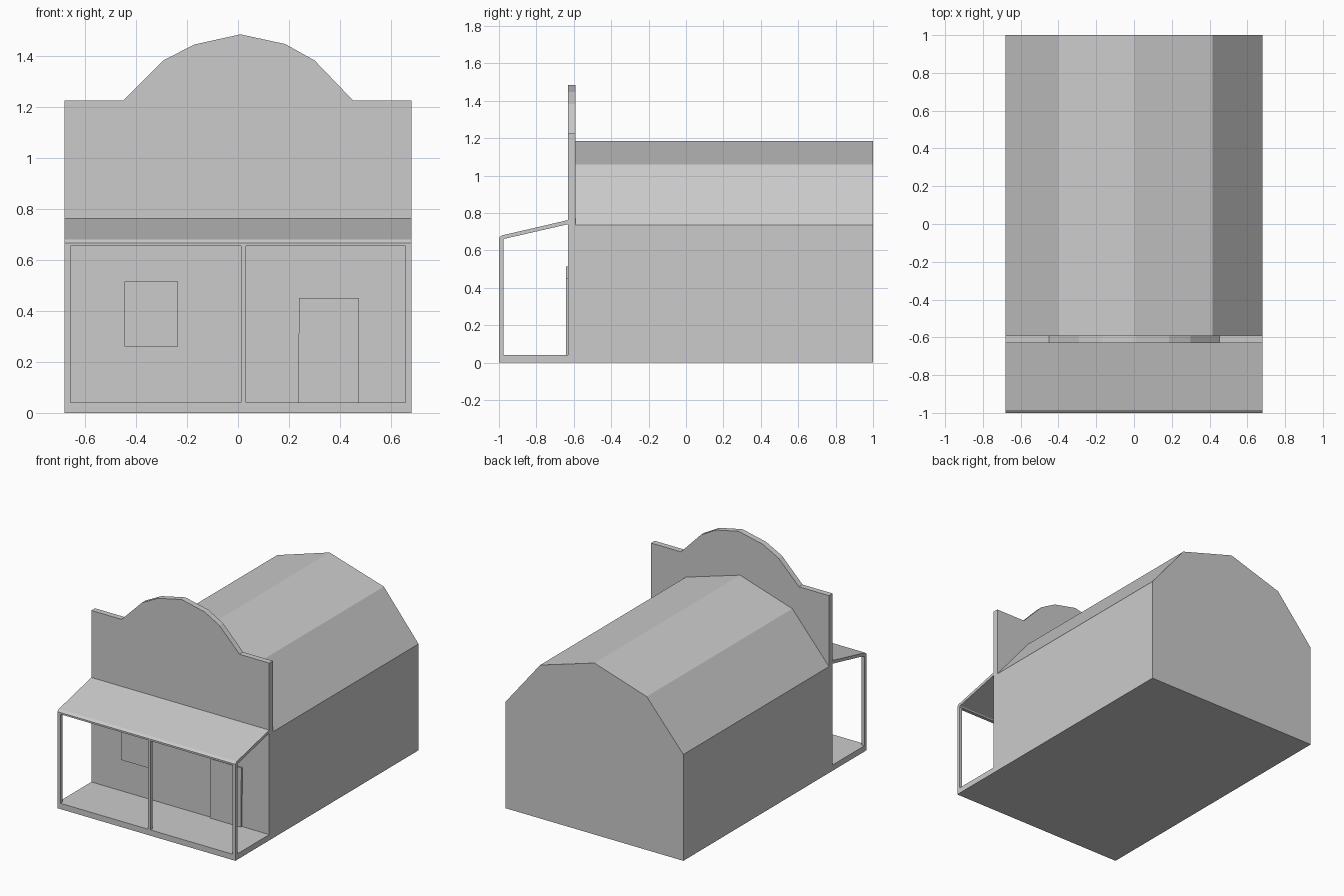
import bpy
import bmesh

if "Cube" in bpy.data.objects:
    bpy.data.objects.remove(bpy.data.objects["Cube"])


def prism(name, profile, axis, start, end):
    """Extrude a 2D profile along x (profile is y,z) or y (profile is x,z)."""
    bm = bmesh.new()
    place = {"x": lambda a, b: (start, a, b), "y": lambda a, b: (a, start, b)}[axis]
    face = bm.faces.new([bm.verts.new(place(a, b)) for a, b in profile])
    ext = bmesh.ops.extrude_face_region(bm, geom=[face])
    moved = [g for g in ext["geom"] if isinstance(g, bmesh.types.BMVert)]
    d = end - start
    bmesh.ops.translate(bm, verts=moved, vec=(d, 0, 0) if axis == "x" else (0, d, 0))
    bmesh.ops.recalc_face_normals(bm, faces=bm.faces)
    mesh = bpy.data.meshes.new(name)
    bm.to_mesh(mesh)
    bm.free()
    obj = bpy.data.objects.new(name, mesh)
    bpy.context.collection.objects.link(obj)
    return obj


def box(name, x0, x1, y0, y1, z0, z1):
    return prism(name, [(x0, z0), (x1, z0), (x1, z1), (x0, z1)], "y", y0, y1)


W = 0.68        # half width of the building
FRONT = -0.63   # front of the false facade
BACK_F = -0.59  # back of the false facade

# Main hall with its four-slope roof
prism("main_hall", [(-W, 0), (W, 0), (W, 0.735), (0.415, 1.06), (0, 1.185),
                    (-0.4, 1.06), (-W, 0.735)], "y", BACK_F, 1.0)

# False front with stepped-arch top
prism("false_front", [(-W, 0), (W, 0), (W, 1.225), (0.452, 1.225), (0.30, 1.383),
                      (0.185, 1.447), (0.01, 1.485), (-0.172, 1.445),
                      (-0.292, 1.383), (-0.45, 1.225), (-W, 1.225)],
      "y", FRONT, BACK_F)

# Porch floor and sloping awning
box("porch_floor", -W, W, -1.0, FRONT, 0, 0.04)
prism("porch_awning", [(-1.0, 0.655), (-0.977, 0.655), (-0.97, 0.662), (FRONT, 0.74),
                       (FRONT, 0.762), (-0.985, 0.68), (-1.0, 0.667)], "x", -W, W)

# Three slim posts holding the awning
for side, x0, x1 in (("left", -W, -0.657), ("middle", 0.011, 0.031), ("right", 0.657, W)):
    box(f"porch_post_{side}", x0, x1, -1.0, -0.977, 0.04, 0.655)

# Raised window and door panels
box("window", -0.445, -0.235, -0.642, FRONT, 0.26, 0.515)
prism("door", [(0.235, 0.04), (0.472, 0.04), (0.475, 0.45), (0.24, 0.45)], "y", -0.642, FRONT)
